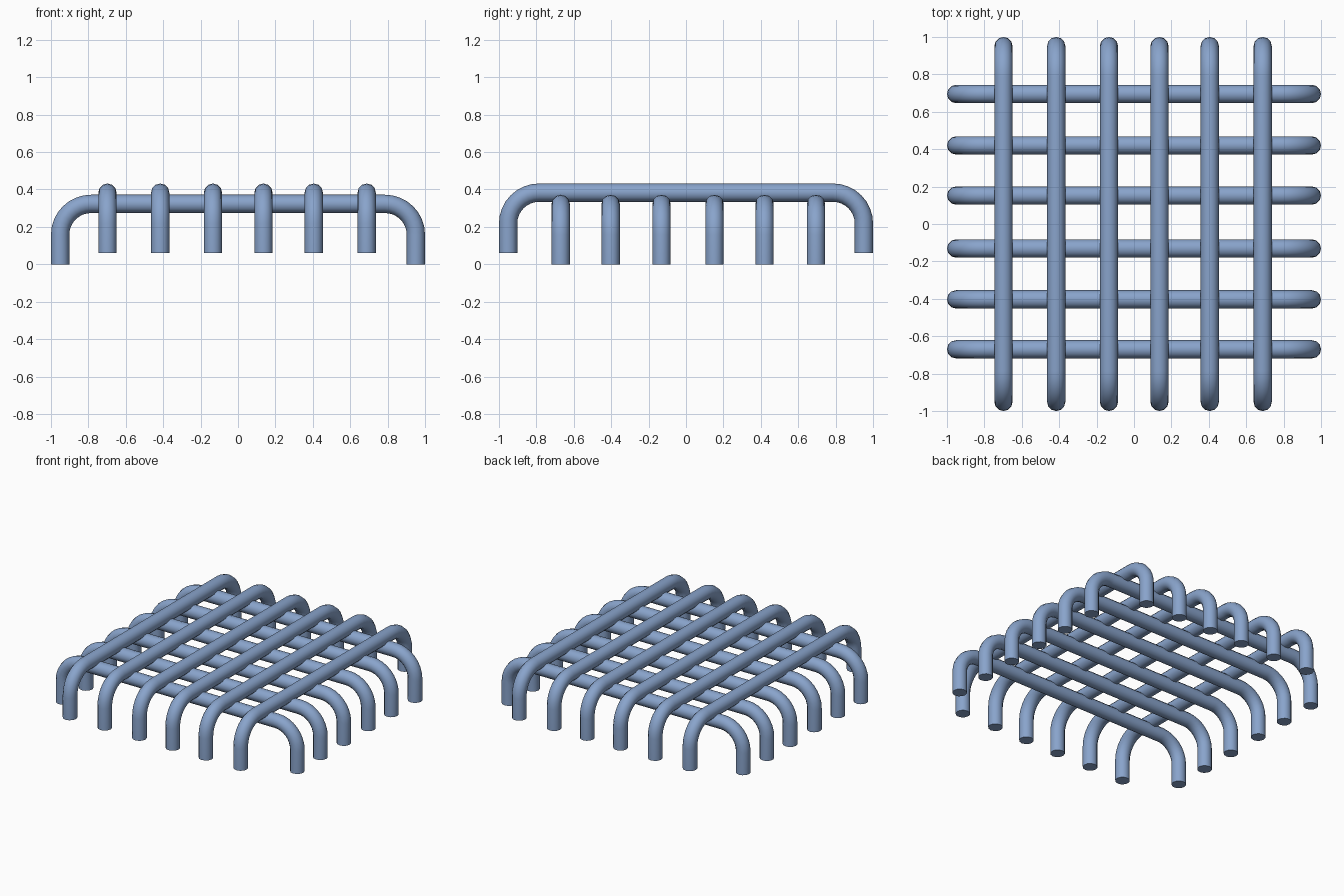
import bpy, bmesh, math
from mathutils import Vector

if "Cube" in bpy.data.objects:
    bpy.data.objects.remove(bpy.data.objects["Cube"])

RADIUS = 0.049      # tube radius
REACH = 0.951       # centreline distance of the legs from the middle
BEND = 0.165        # centreline radius of the corner bends
SIDES, STEPS = 12, 8

steel = bpy.data.materials.new("steel blue")
steel.diffuse_color = (0.25, 0.37, 0.60, 1)
steel.use_nodes = True
steel.node_tree.nodes["Principled BSDF"].inputs["Base Color"].default_value = steel.diffuse_color


def bent_path(z_foot, z_bar):
    """Staple path as (along, z, angle); angle is the travel direction."""
    half = [(-REACH, z_foot, math.pi / 2)]
    for i in range(STEPS + 1):
        a = math.pi / 2 * i / STEPS
        half.append((-REACH + BEND * (1 - math.cos(a)),
                     z_bar - BEND + BEND * math.sin(a), math.pi / 2 - a))
    return half + [(-s, z, -a) for s, z, a in reversed(half)]


def bent_bar(name, along, across, offset, z_foot, z_bar):
    """Round tube swept along a staple path with closed ends."""
    bm = bmesh.new()
    up = Vector((0, 0, 1))
    rings = []
    for s, z, a in bent_path(z_foot, z_bar):
        centre = along * s + across * offset + up * z
        normal = -along * math.sin(a) + up * math.cos(a)
        ring = []
        for k in range(SIDES):
            t = math.tau * k / SIDES
            ring.append(bm.verts.new(
                centre + (normal * math.cos(t) + across * math.sin(t)) * RADIUS))
        rings.append(ring)
    for r0, r1 in zip(rings, rings[1:]):
        for k in range(SIDES):
            n = (k + 1) % SIDES
            bm.faces.new((r0[k], r0[n], r1[n], r1[k]))
    bm.faces.new(rings[0])
    bm.faces.new(rings[-1])
    bmesh.ops.recalc_face_normals(bm, faces=bm.faces)
    mesh = bpy.data.meshes.new(name)
    bm.to_mesh(mesh)
    bm.free()
    mesh.materials.append(steel)
    ob = bpy.data.objects.new(name, mesh)
    bpy.context.collection.objects.link(ob)
    bpy.ops.object.select_all(action='DESELECT')
    ob.select_set(True)
    bpy.context.view_layer.objects.active = ob
    bpy.ops.object.shade_smooth_by_angle(angle=math.radians(40))


X, Y = Vector((1, 0, 0)), Vector((0, 1, 0))

# Lower layer: bars running left to right, standing on the ground
for i, y in enumerate((-0.67, -0.403, -0.131, 0.152, 0.42, 0.695)):
    bent_bar(f"lower_bar_{i + 1}", X, Y, y, 0.0, 0.323)

# Upper layer: bars running front to back, resting on the lower layer
for i, x in enumerate((-0.698, -0.416, -0.134, 0.136, 0.405, 0.688)):
    bent_bar(f"upper_bar_{i + 1}", Y, X, x, 0.06, 0.383)
